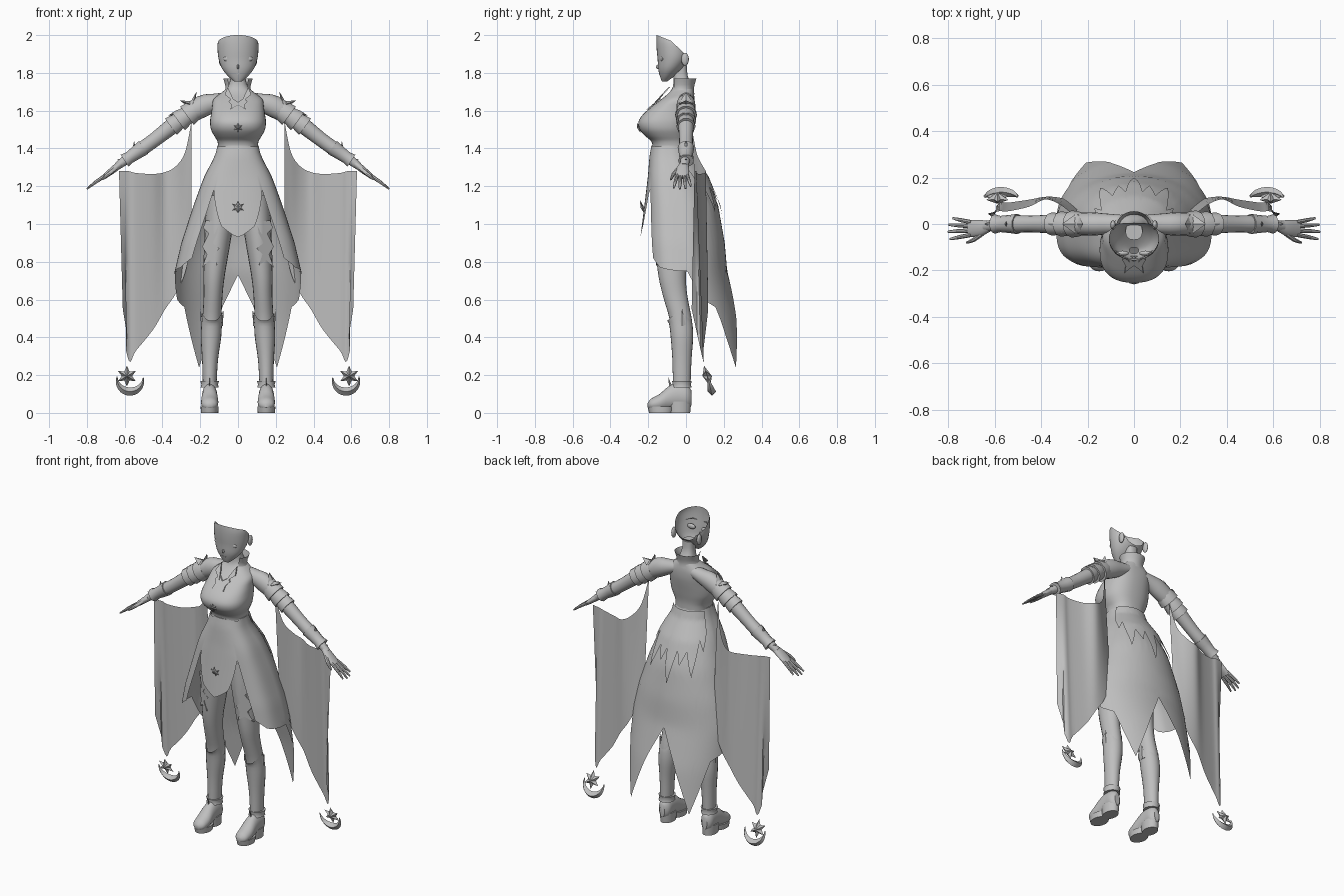
import bpy, bmesh, math
from mathutils import Vector

grey = bpy.data.materials.new("soft_grey")
grey.diffuse_color = (0.52, 0.52, 0.52, 1)
X, Y, Z = Vector((1, 0, 0)), Vector((0, 1, 0)), Vector((0, 0, 1))


def add(name, verts, faces, mirror=False):
    me = bpy.data.meshes.new(name)
    me.from_pydata([tuple(v) for v in verts], [], faces)
    me.materials.append(grey)
    bm = bmesh.new()
    bm.from_mesh(me)
    bmesh.ops.recalc_face_normals(bm, faces=bm.faces)
    bm.to_mesh(me)
    bm.free()
    ob = bpy.data.objects.new(name, me)
    bpy.context.collection.objects.link(ob)
    if mirror:
        ob.modifiers.new("mirror", 'MIRROR')
    return ob


def dense(rows, k):
    # smooth interpolation between rows of numbers
    out = []
    for i in range(len(rows) - 1):
        p = [rows[max(i - 1, 0)], rows[i], rows[i + 1], rows[min(i + 2, len(rows) - 1)]]
        for j in range(k):
            t = j / k
            out.append([b + .5 * t * (c - a + t * (2*a - 5*b + 4*c - d + t * (3*(b - c) + d - a)))
                        for a, b, c, d in zip(*p)])
    return out + [list(rows[-1])]


def power(v, p):
    return math.copysign(abs(v) ** p, v)


def loft(name, rings, u=Y, normal=None, n=20, k=3, cap=True, mirror=True, p=1):
    # rings: x, y, z, radius along u, radius across; p below 1 makes the section boxier
    r = dense(rings, k)
    verts, faces = [], []
    for i, q in enumerate(r):
        d = normal or (Vector(r[min(i + 1, len(r) - 1)][:3]) - Vector(r[max(i - 1, 0)][:3])).normalized()
        v = d.cross(u).normalized()
        for j in range(n):
            a = 2 * math.pi * j / n
            verts.append(Vector(q[:3]) + u * q[3] * power(math.cos(a), p) + v * q[4] * power(math.sin(a), p))
    for i in range(len(r) - 1):
        for j in range(n):
            m = (j + 1) % n
            faces.append((i*n + j, i*n + m, i*n + n + m, i*n + n + j))
    if cap:
        faces += [tuple(range(n)), tuple(range((len(r) - 1) * n, len(r) * n))]
    return add(name, verts, faces, mirror)


def stack(name, rows, **kw):
    # rows: height, centre x, half width, front y, back y
    return loft(name, [(c, (f + b) / 2, z, (b - f) / 2, w) for z, c, w, f, b in rows], normal=Z, **kw)


def grid(name, cols, mirror=True):
    n, m = len(cols), len(cols[0])
    return add(name, [v for c in cols for v in c],
               [(i*m + j, i*m + m + j, i*m + m + j + 1, i*m + j + 1)
                for i in range(n - 1) for j in range(m - 1)], mirror)


def plate(name, pts, depth, t=.009, mirror=True):
    # thin ornament drawn in x, z; depth(x, z) gives its y
    n = len(pts)
    v = [(x, depth(x, z) - s, z) for s in (0, t) for x, z in pts]
    f = [tuple(range(n)), tuple(range(n, 2*n))] + [(i, (i+1) % n, n + (i+1) % n, n + i) for i in range(n)]
    return add(name, v, f, mirror)


def ball(name, loc, size, mirror=True):
    x, y, z = loc
    a, b, c = size
    return loft(name, [(x, y, z - c*math.cos(math.pi*i/12), b*max(math.sin(math.pi*i/12), .01),
                        a*max(math.sin(math.pi*i/12), .01)) for i in range(13)], normal=Z, k=1, mirror=mirror)


def star(name, loc, r, depth, mirror=True):
    c = Vector(loc)
    v = [c - Y*depth, c + Y*depth]
    for i in range(12):
        a, q = math.pi * i / 6, r if i % 2 == 0 else r * .5
        v.append(c + Vector((q * math.sin(a), -.3 * q * math.cos(a), q * math.cos(a))))
    add(name, v, [(s, 2 + i, 2 + (i+1) % 12) for s in (0, 1) for i in range(12)], mirror)


def lerp(table, x):
    for a, b in zip(table, table[1:]):
        if x <= b[0]:
            t = (x - a[0]) / (b[0] - a[0])
            return [p + (q - p) * t for p, q in zip(a[1:], b[1:])]
    return list(table[-1][1:])


# Head: open face shell cut away at the crown and back
head = stack("face", [(1.755, 0, .02, -.128, -.10), (1.78, 0, .05, -.137, -.065), (1.82, 0, .083, -.147, -.02),
                      (1.87, 0, .102, -.15, .015), (1.92, 0, .108, -.155, .025), (1.97, 0, .105, -.157, .02),
                      (2.02, 0, .08, -.155, 0)], n=32, cap=False, mirror=False)
bm = bmesh.new()
bm.from_mesh(head.data)
for co, no in (((0, -.155, 2), (0, .37, .93)), ((0, -.08, 1.97), (0, .68, .73)), ((0, 0, 1.9), (0, 1, .1))):
    bmesh.ops.bisect_plane(bm, geom=bm.verts[:] + bm.edges[:] + bm.faces[:], plane_co=co, plane_no=no, clear_outer=True)
bm.to_mesh(head.data)
bm.free()
ball("ear", (.09, -.005, 1.872), (.012, .02, .034))
ball("nose", (0, -.147, 1.832), (.006, .012, .012), False)
ball("eye", (.05, -.126, 1.875), (.028, .011, .016))
plate("brow", [(.025, 1.915), (.05, 1.925), (.08, 1.915), (.05, 1.919)], lambda x, z: -.15 + 6*x*x, t=.005)
plate("mouth", [(-.015, 1.797), (.015, 1.797), (0, 1.792)], lambda x, z: -.138, t=.005, mirror=False)

# Neck, torso and bust
stack("torso", [(1.39, 0, .104, -.175, .012), (1.435, 0, .108, -.182, .012), (1.465, 0, .125, -.215, .015),
                (1.5, 0, .143, -.245, .022), (1.54, 0, .148, -.252, .03), (1.58, 0, .143, -.228, .038),
                (1.62, 0, .137, -.183, .044), (1.66, 0, .13, -.132, .045), (1.69, 0, .095, -.095, .042),
                (1.725, 0, .055, -.07, .035), (1.78, 0, .038, -.066, .01), (1.84, 0, .036, -.068, .005)],
      n=40, mirror=False, p=.82)
collar = stack("collar", [(1.685, 0, .085, -.09, .045), (1.72, 0, .066, -.08, .042), (1.77, 0, .078, -.085, .055)],
               n=32, cap=False, mirror=False)
bm = bmesh.new()
bm.from_mesh(collar.data)
bmesh.ops.delete(bm, geom=[f for f in bm.faces if f.calc_center_median().y < -.06], context='FACES')
bm.to_mesh(collar.data)
bm.free()
plate("lapel", [(.055, 1.725), (.07, 1.685), (.02, 1.645), (.035, 1.685)], lambda x, z: -.075 - (1.735 - z) * .9)
plate("bow", [(0, 1.645), (.03, 1.665), (.05, 1.65), (.035, 1.63), (.04, 1.605), (.02, 1.62), (0, 1.63)],
      lambda x, z: -.154 - (1.645 - z) * 1.2)
star("chest_gem", (0, -.25, 1.51), .026, .01, False)

# Skirt: height, half width, front y, back y, with a hem height per angle from the front
SECTION = [(.2, .335, -.2, .325), (.5, .335, -.2, .28), (.75, .335, -.205, .218), (.9, .30, -.21, .205),
           (1.1, .235, -.205, .17), (1.25, .18, -.202, .108), (1.36, .122, -.193, .035), (1.42, .107, -.182, .015)]


def drape(name, hem, start, stop, step=2, off=0.0, m=18):
    cols = []
    for deg in range(start, stop + 1, step):
        a, low = math.radians(deg), lerp(hem, deg)[0]
        col = []
        for j in range(m + 1):
            z = 1.41 + (low - 1.41) * j / m
            w, f, b = lerp(SECTION, z)
            c, s = -math.cos(a), abs(math.sin(a))
            if deg < 90:
                box = min(1, max(0, (1.4 - z) / .2))
                c, s = power(c, .6 - .12 * box), s ** (1 - .18 * box)
            flare = .1 * max(0, 1.25 - z) * (1 - .3 * deg / 34) if deg < 34 else 0
            col.append(((w + off) * s, (f + b) / 2 + ((b - f) / 2 + off) * c - flare, z))
        cols.append(col)
    return grid(name, cols)


drape("skirt", [(0, .93), (15, .99), (34, 1.18), (46, .82), (64, .77), (90, .75), (106, .6), (122, .56),
                (142, .24), (164, .54), (180, .73)], 0, 180)
drape("back_overlay", [(116, 1.3), (126, 1.2), (132, 1.26), (146, 1.06), (154, 1.2), (164, 1.12),
                       (170, 1.2), (180, 1.0)], 116, 180, off=.012)
star("skirt_star", (0, -.232, 1.09), .035, .01, False)
loft("waist_belt", [(0, -.085, 1.395, .1, .112), (0, -.085, 1.415, .097, .109)], normal=Z, n=32, mirror=False)

# Arms and hands
loft("arm", [(.06, 0, 1.662, .04, .035), (.12, 0, 1.645, .045, .046), (.19, 0, 1.622, .05, .058),
             (.30, 0, 1.555, .044, .046), (.44, 0, 1.447, .036, .038), (.52, 0, 1.39, .037, .037),
             (.6, -.005, 1.335, .025, .025), (.64, -.01, 1.305, .023, .02)])
loft("palm", [(.62, -.01, 1.32, .022, .018), (.66, -.018, 1.288, .035, .018), (.71, -.02, 1.248, .036, .012)])
for i, (y0, y1, s) in enumerate(((-.047, -.065, .92), (-.028, -.033, 1), (-.009, -.003, .97), (.008, .025, .8))):
    loft("finger", [(.70, y0, 1.258, .009, .01), (.70 + .055*s, (y0 + y1) / 2, 1.258 - .037*s, .009, .009),
                    (.70 + .1*s, y1, 1.258 - .073*s, .005, .004)], n=8, k=2)
loft("thumb", [(.645, -.035, 1.298, .012, .012), (.685, -.065, 1.265, .011, .011), (.72, -.08, 1.235, .005, .005)], n=8, k=2)


def spike(name, base, tip, w):
    b, t = Vector(base), Vector(tip)
    d = (t - b).normalized()
    n = d.cross(Y).normalized()
    add(name, [b + Y*w, b - Y*w, b + n*w*.4, b - n*w*.4, t],
        [(0, 2, 4), (2, 1, 4), (1, 3, 4), (3, 0, 4), (0, 3, 1, 2)], True)


# Shoulder armour: overlapping flared bands with points
for x0, z0, r in ((.225, 1.605, .06), (.27, 1.575, .056), (.31, 1.547, .052)):
    loft("shoulder_band", [(x0, 0, z0, r - .01, r - .008), (x0 + .022, 0, z0 - .015, r - .004, r),
                           (x0 + .045, 0, z0 - .032, r - .002, r + .004)], n=10, k=1)
for (bx, bz), (tx, tz) in (((.24, 1.635), (.22, 1.70)), ((.255, 1.635), (.31, 1.655)), ((.31, 1.59), (.37, 1.575))):
    spike("shoulder_point", (bx, 0, bz), (tx, 0, tz), .04)

# Wrist cuffs
loft("wrist_cuff", [(.5, 0, 1.405, .044, .044), (.535, 0, 1.38, .039, .039), (.575, 0, 1.352, .035, .034),
                    (.6, 0, 1.335, .042, .04)], n=10, k=1)
spike("cuff_point_inner", (.545, 0, 1.40), (.48, 0, 1.435), .03)
spike("cuff_point_outer", (.55, 0, 1.39), (.55, 0, 1.44), .025)
spike("cuff_point_low", (.57, 0, 1.33), (.645, 0, 1.345), .03)

# Hanging sleeve: x, top z, bottom z, top y, bottom y
sleeve = dense([(.245, 1.55, .9, .025, .07), (.28, 1.38, .74, .055, .10), (.33, 1.305, .63, .09, .115),
                (.385, 1.275, .55, .105, .117), (.45, 1.265, .44, .075, .105), (.54, 1.27, .33, .055, .092),
                (.58, 1.28, .28, .055, .09), (.63, 1.28, .55, .045, .03)], 4)
grid("sleeve_drape", [[(x - (.02 * j / 12 if x > .6 else 0), y + (y2 - y) * j / 12, t + (b - t) * j / 12)
                       for j in range(13)] for x, t, b, y, y2 in sleeve])

# Moon and star charms
moon = []
for i in range(17):
    a = math.radians(165 + 215 * i / 16)
    w = math.sin(math.pi * i / 16)
    z = .168 + (.073 - .018 * w) * math.sin(a)
    moon.append((.572 + (.073 - .018 * w) * math.cos(a), .12 + (.17 - z) * .3, z, .002 + .02 * w, .002 + .02 * w))
loft("crescent_charm", moon, n=4, k=1)
star("star_charm", (.588, .112, .195), .055, .025)

# Legs and boots
stack("leg", [(1.15, .09, .078, -.17, .028), (1.0, .1, .075, -.17, .02), (.85, .115, .066, -.16, .01),
              (.72, .127, .056, -.145, 0), (.62, .132, .05, -.122, .007), (.5, .138, .05, -.088, .03),
              (.42, .142, .051, -.08, .035), (.28, .148, .038, -.068, .025), (.14, .15, .032, -.065, .02)])
boot = stack("boot_shaft", [(.53, .137, .054, -.1, .03), (.48, .139, .054, -.09, .034), (.4, .143, .054, -.081, .038),
                            (.28, .148, .042, -.072, .029), (.14, .15, .036, -.069, .024)], cap=False)
for v in boot.data.vertices:
    if v.co.z > .47:
        side = abs(v.co.x - .138) / .054
        v.co.z += (v.co.z - .47) * (side ** 3 * .8 - .7)
for s in (-1, 1):
    spike("boot_point", (.138 + s*.05, -.02, .46), (.138 + s*.062, -.02, .55), .02)
loft("ankle_band", [(.15, -.022, .135, .052, .048), (.15, -.022, .15, .048, .044), (.15, -.022, .17, .052, .05)],
     normal=Z, n=12, k=1)
loft("shoe", [(.15, -.203, .04, .012, .012), (.15, -.185, .045, .038, .03), (.15, -.14, .055, .046, .045),
              (.15, -.09, .08, .042, .062), (.15, -.04, .09, .04, .068), (.15, .005, .085, .038, .062),
              (.15, .028, .08, .018, .04)], u=X, normal=Y)
stack("sole", [(0, .15, .046, -.195, -.07), (.035, .15, .048, -.204, -.06)], k=1)
stack("heel", [(0, .15, .04, -.09, .022), (.06, .15, .042, -.10, .028)], k=1)
spike("shoe_tongue", (.15, -.075, .12), (.15, -.095, .19), .012)

# Thigh ornaments
thigh = lambda x, z: -.162 + 9 * (x - .115) ** 2 + (1 - z) * .05
plate("thigh_plate", [(.10, 1.01), (.17, 1.02), (.185, .98), (.155, .95), (.19, .88), (.165, .84), (.19, .77), (.15, .81),
                      (.11, .78), (.13, .84), (.1, .87), (.135, .9), (.11, .95)], thigh)

# Smooth shading with sharp edges kept
for ob in bpy.context.scene.objects:
    ob.select_set(True)
    bpy.context.view_layer.objects.active = ob
bpy.ops.object.shade_smooth_by_angle(angle=math.radians(40))
